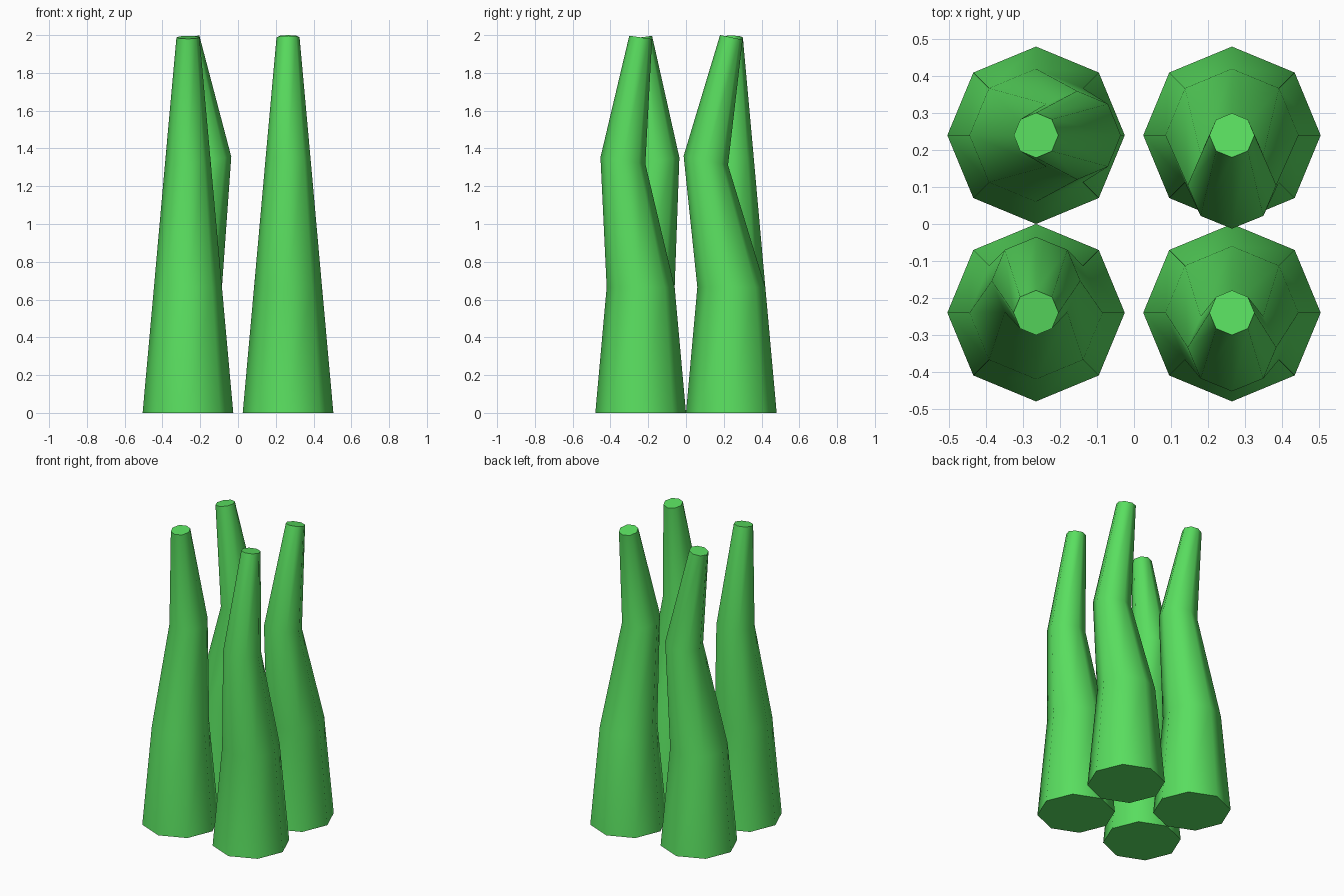
import bpy, bmesh, math
from mathutils import Vector, Matrix

if "Cube" in bpy.data.objects:
    bpy.data.objects.remove(bpy.data.objects["Cube"])

green = bpy.data.materials.new("leaf green")
green.diffuse_color = (0.10, 0.73, 0.115, 1)
green.use_nodes = True
green.node_tree.nodes["Principled BSDF"].inputs["Base Color"].default_value = green.diffuse_color

SIDES = 8
X, Y = 0.265, 0.24


def stalk(name, x, y, bend):
    """Tapered eight-sided stalk, kinked sideways by `bend` two thirds up."""
    base = Vector((x, y, 0))
    bend = Vector((bend[0], bend[1], 0))
    top = Vector((0, 0, 1.988))
    knee = bend + Vector((0, 0, 1.336))
    # the upper rings lean with the last segment
    lean = Vector((0, 0, 1)).rotation_difference(top - knee).to_matrix()
    flat = Matrix.Identity(3)
    rings = [(Vector(), 0.24, flat), (Vector((0, 0, 0.665)), 0.18, flat),
             (knee, 0.12, lean), (top, 0.061, lean)]
    bm = bmesh.new()
    loops = []
    for centre, radius, tilt in rings:
        loops.append([bm.verts.new(base + centre + tilt @ Vector(
            (radius * math.cos(a), radius * math.sin(a), 0)))
            for a in (2 * math.pi * i / SIDES for i in range(SIDES))])
    for low, high in zip(loops, loops[1:]):
        for i in range(SIDES):
            j = (i + 1) % SIDES
            bm.faces.new((low[i], low[j], high[j], high[i]))
    bm.faces.new(loops[0][::-1])
    bm.faces.new(loops[-1])
    mesh = bpy.data.meshes.new(name)
    bm.to_mesh(mesh)
    bm.free()
    mesh.materials.append(green)
    obj = bpy.data.objects.new(name, mesh)
    bpy.context.collection.objects.link(obj)
    bpy.ops.object.select_all(action='DESELECT')
    obj.select_set(True)
    bpy.context.view_layer.objects.active = obj
    bpy.ops.object.shade_smooth_by_angle(angle=math.radians(60))


# four stalks, each bent a different way
stalk("front_left_stalk", -X, -Y, (0, 0.086))
stalk("front_right_stalk", X, -Y, (0, -0.094))
stalk("back_left_stalk", -X, Y, (0.111, 0))
stalk("back_right_stalk", X, Y, (0, -0.135))
